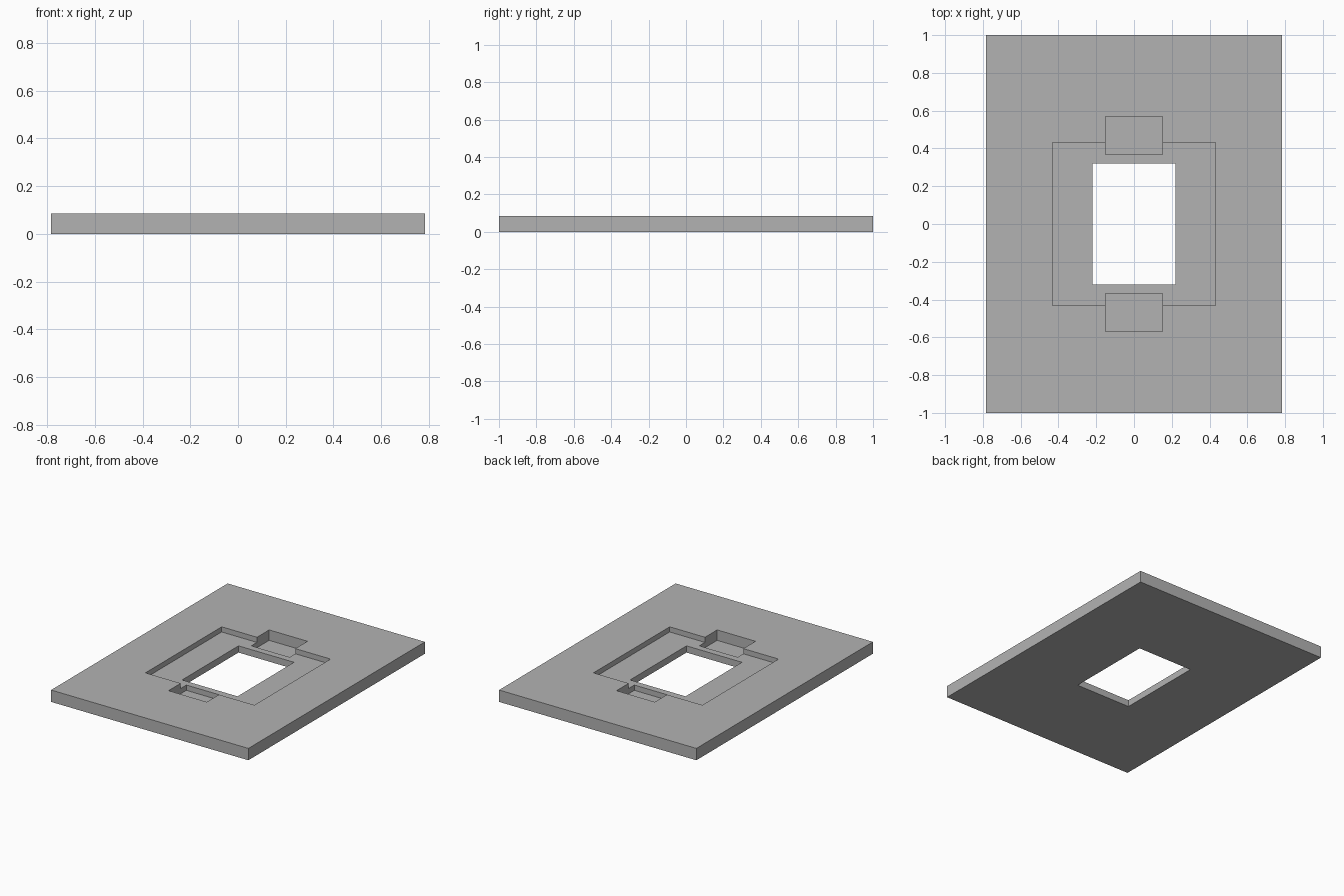
import bpy

cube = bpy.data.objects.get("Cube")
if cube:
    bpy.data.objects.remove(cube, do_unlink=True)

WIDTH, LENGTH, THICK = 1.565, 2.0, 0.085
RECESS_FLOOR = 0.048
POCKET_FLOOR = 0.01

grey = bpy.data.materials.new("plain grey")
grey.use_nodes = True
colour = (0.45, 0.45, 0.45, 1)
grey.diffuse_color = colour
grey.node_tree.nodes["Principled BSDF"].inputs["Base Color"].default_value = colour


def box(name, x, y, z):
    """Box spanning the given (low, high) pairs."""
    bpy.ops.mesh.primitive_cube_add(size=1)
    ob = bpy.context.object
    ob.name = name
    spans = (x, y, z)
    ob.location = [(a + b) / 2 for a, b in spans]
    ob.scale = [b - a for a, b in spans]
    bpy.ops.object.transform_apply(location=True, rotation=True, scale=True)
    ob.data.materials.append(grey)
    return ob


def cut(target, cutter):
    """Subtract the cutter from the target, then discard it."""
    cutter.hide_render = True
    mod = target.modifiers.new(cutter.name, "BOOLEAN")
    mod.operation = "DIFFERENCE"
    mod.solver = "EXACT"
    mod.object = cutter
    bpy.context.view_layer.objects.active = target
    bpy.ops.object.modifier_apply(modifier=mod.name)
    bpy.data.objects.remove(cutter, do_unlink=True)


# Flat plate
plate = box("plate", (-WIDTH / 2, WIDTH / 2), (-LENGTH / 2, LENGTH / 2), (0, THICK))

# Shallow square recess in the top
cut(plate, box("recess_cutter", (-0.432, 0.432), (-0.432, 0.432), (RECESS_FLOOR, 0.2)))

# Window right through the middle
cut(plate, box("window_cutter", (-0.22, 0.22), (-0.32, 0.32), (-0.1, 0.3)))

# Deeper finger pockets at the front and back of the recess
for side in (-1, 1):
    ends = sorted((side * 0.368, side * 0.57))
    cut(plate, box("pocket_cutter", (-0.152, 0.152), ends, (POCKET_FLOOR, 0.25)))
